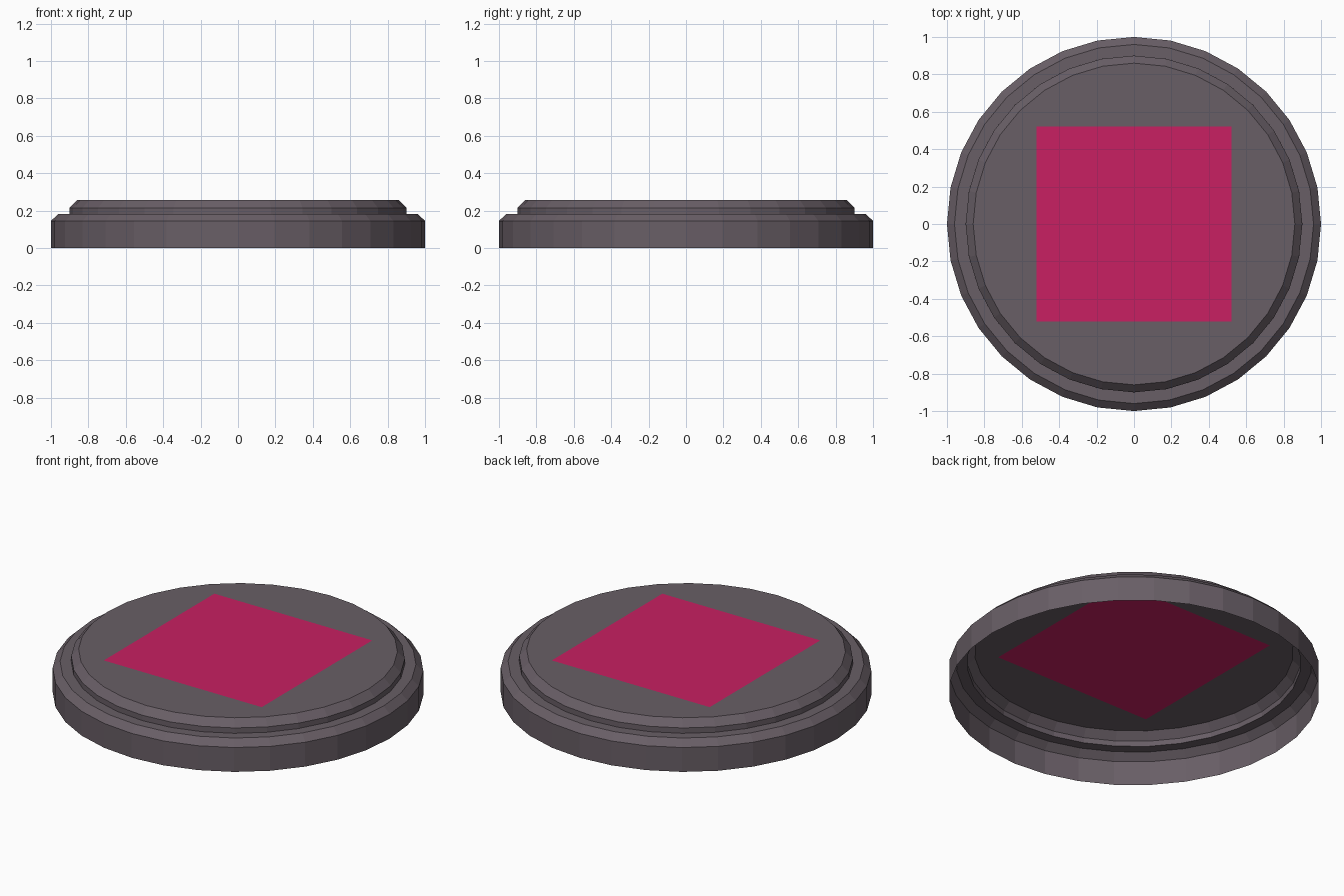
import bpy
import bmesh
from math import sin, cos, tau

if "Cube" in bpy.data.objects:
    bpy.data.objects.remove(bpy.data.objects["Cube"], do_unlink=True)

SIDES = 32
HALF_SQUARE = 0.52
TOP = 0.257
# Radius and height of the stepped rim, from the open bottom to the top
PROFILE = [(1, 0), (1, 0.145), (0.96, 0.183), (0.9, 0.183), (0.9, 0.215), (0.86, TOP)]


def make_material(name, colour):
    mat = bpy.data.materials.new(name)
    mat.use_nodes = True
    mat.diffuse_color = colour
    mat.node_tree.nodes["Principled BSDF"].inputs["Base Color"].default_value = colour
    return mat


bm = bmesh.new()
directions = [(cos(tau * i / SIDES), sin(tau * i / SIDES)) for i in range(SIDES)]

# Stepped rim loops
loops = [[bm.verts.new((r * c, r * s, z)) for c, s in directions] for r, z in PROFILE]

# Square loop on the top, each point in line with a rim point
square = []
for c, s in directions:
    k = HALF_SQUARE / max(abs(c), abs(s))
    square.append(bm.verts.new((k * c, k * s, TOP)))
loops.append(square)

# Skin between the loops; the underside stays open
for low, high in zip(loops, loops[1:]):
    for i in range(SIDES):
        j = (i + 1) % SIDES
        bm.faces.new((low[i], low[j], high[j], high[i]))

# Coloured square panel
panel = bm.faces.new(square)
panel.material_index = 1

mesh = bpy.data.meshes.new("round_base")
bm.to_mesh(mesh)
bm.free()
mesh.materials.append(make_material("dark mauve grey", (0.14, 0.113, 0.133, 1)))
mesh.materials.append(make_material("crimson pink", (0.58, 0.014, 0.122, 1)))
base = bpy.data.objects.new("round_base", mesh)
bpy.context.collection.objects.link(base)
